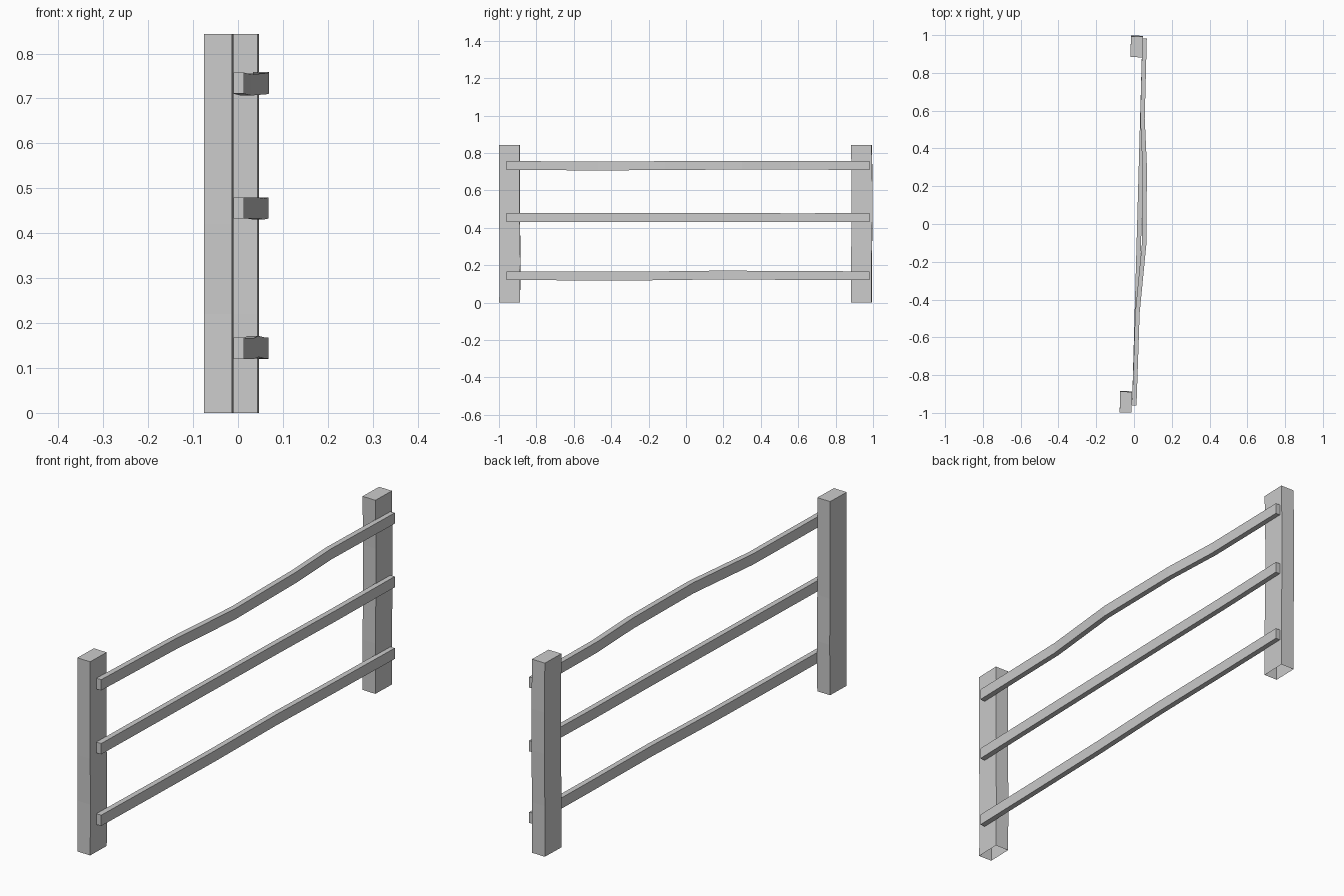
import bpy
import bmesh

if "Cube" in bpy.data.objects:
    bpy.data.objects.remove(bpy.data.objects["Cube"])

SLOPE = 0.028   # slight turn of the whole fence in plan


def loft(name, rings, cap_start=True):
    """Join four-cornered rings into a box-like beam."""
    bm = bmesh.new()
    loops = [[bm.verts.new(p) for p in ring] for ring in rings]
    for a, b in zip(loops, loops[1:]):
        for i in range(4):
            j = (i + 1) % 4
            bm.faces.new((a[i], a[j], b[j], b[i]))
    if cap_start:
        bm.faces.new(loops[0][::-1])
    bm.faces.new(loops[-1])
    bmesh.ops.recalc_face_normals(bm, faces=bm.faces[:])
    mesh = bpy.data.meshes.new(name)
    bm.to_mesh(mesh)
    bm.free()
    obj = bpy.data.objects.new(name, mesh)
    bpy.context.collection.objects.link(obj)


def post(name, x, y, sections):
    """Upright post, open underneath; sections are (z, y shift)."""
    hx, hy = 0.0315, 0.055
    rings = []
    for z, dy in sections:
        rings.append([(x + sx * hx + SLOPE * sy * hy,
                       y + dy + sy * hy - SLOPE * sx * hx, z)
                      for sx, sy in ((-1, -1), (1, -1), (1, 1), (-1, 1))])
    loft(name, rings, cap_start=False)


def rail(name, z, sections):
    """Long rail; sections are (y, x bulge, z shift)."""
    hx, hz = 0.0118, 0.0235
    rings = []
    for y, dx, dz in sections:
        x = 0.0015 + SLOPE * (y + 0.96) + dx
        rings.append([(x + sx * hx, y, z + dz + sz * hz)
                      for sx, sz in ((-1, -1), (1, -1), (1, 1), (-1, 1))])
    loft(name, rings)


# Posts
post("front_post", -0.043, -0.943,
     [(0, 0), (0.22, 0.003), (0.42, 0), (0.63, 0), (0.843, 0)])
post("back_post", 0.014, 0.938,
     [(0, 0), (0.22, 0), (0.45, 0.004), (0.63, 0.004), (0.843, 0)])

# Rails
rail("top_rail", 0.734,
     [(-0.96, 0, 0), (-0.47, 0.003, -0.004), (-0.11, 0.028, -0.001),
      (0.30, 0.02, 0.001), (0.56, 0.001, 0.001), (0.982, 0, -0.001)])
rail("middle_rail", 0.456,
     [(-0.96, 0, 0), (-0.2, 0, 0), (0.2, 0, 0), (0.6, 0, -0.002), (0.982, 0, 0)])
rail("bottom_rail", 0.144,
     [(-0.96, 0, 0), (-0.6, 0, -0.001), (-0.2, 0, -0.001), (0.2, 0, 0.004),
      (0.6, 0, 0.001), (0.982, 0, 0)])
